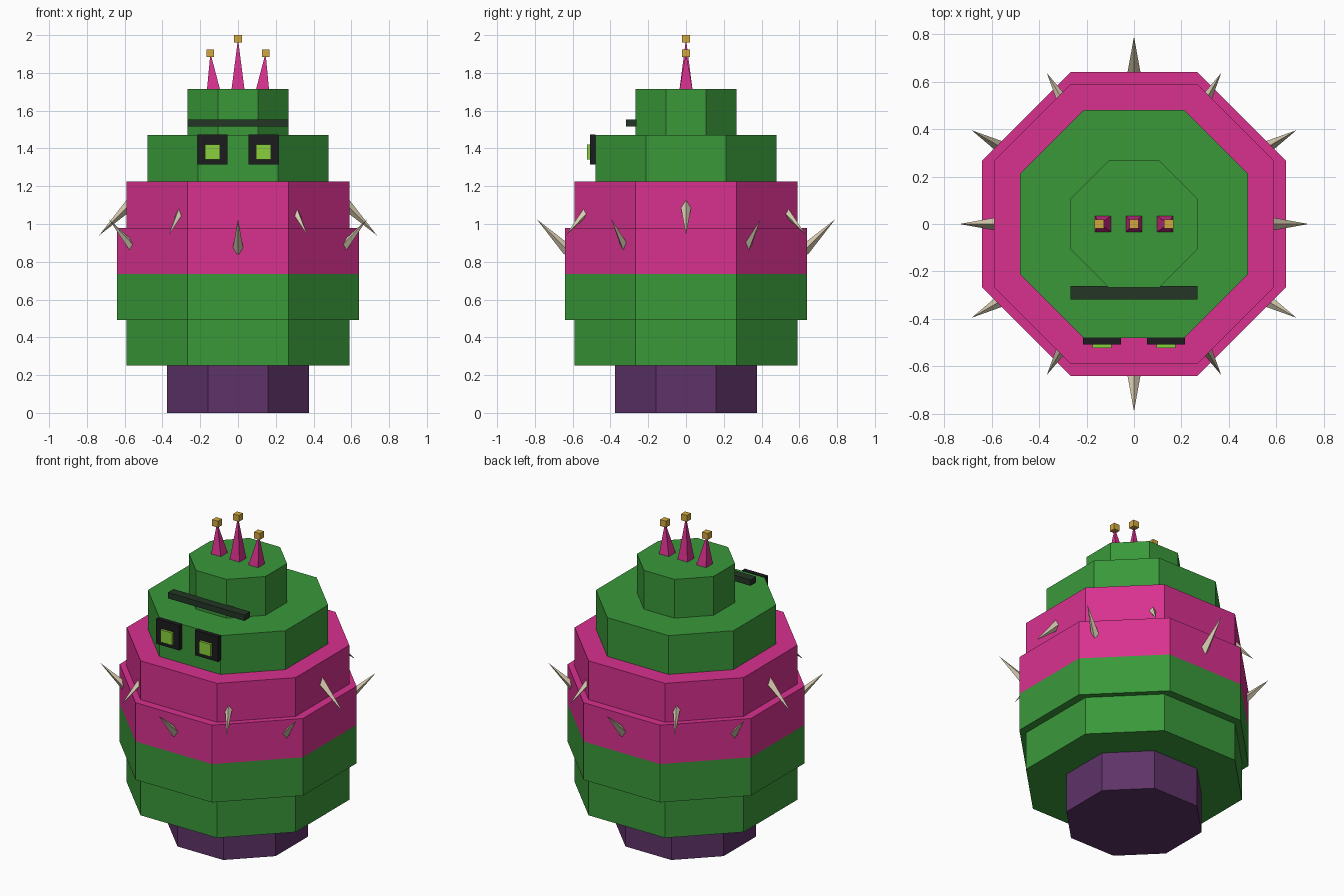
import bpy, bmesh, math
from mathutils import Vector, Matrix

if "Cube" in bpy.data.objects:
    bpy.data.objects.remove(bpy.data.objects["Cube"])


def material(name, hex_code):
    """Flat colour from an sRGB hex code."""
    lin = []
    for i in (0, 2, 4):
        c = int(hex_code[i:i + 2], 16) / 255
        lin.append(c / 12.92 if c <= 0.04045 else ((c + 0.055) / 1.055) ** 2.4)
    m = bpy.data.materials.new(name)
    m.diffuse_color = (*lin, 1)
    m.use_nodes = True
    m.node_tree.nodes["Principled BSDF"].inputs["Base Color"].default_value = m.diffuse_color
    return m


GREEN = material("cactus green", "3A983A")
PINK = material("hot pink", "D8318F")
PURPLE = material("pot purple", "5E3368")
BONE = material("bone", "D8CCB0")
GOLD = material("gold", "D2A840")
BLACK = material("eye black", "1C1C1E")
BROW = material("brow green", "243626")
LIME = material("lime", "88D03C")


def finish(name, bm, mat):
    bmesh.ops.recalc_face_normals(bm, faces=bm.faces)
    me = bpy.data.meshes.new(name)
    bm.to_mesh(me)
    bm.free()
    me.materials.append(mat)
    ob = bpy.data.objects.new(name, me)
    bpy.context.collection.objects.link(ob)
    return ob


def tier(name, half, corner, z0, z1, mat):
    """Eight-sided slab: a square of half-width `half` with cut corners."""
    bm = bmesh.new()
    outline = []
    for k in range(4):
        rot = Matrix.Rotation(k * math.pi / 2, 3, 'Z')
        outline += [rot @ Vector((half, s * corner, z0)) for s in (-1, 1)]
    base = bm.faces.new([bm.verts.new(p) for p in outline])
    top = bmesh.ops.extrude_face_region(bm, geom=[base], use_keep_orig=True)["geom"]
    moved = [v for v in top if isinstance(v, bmesh.types.BMVert)]
    bmesh.ops.translate(bm, verts=moved, vec=(0, 0, z1 - z0))
    return finish(name, bm, mat)


def box(name, lo, hi, mat):
    lo, hi = Vector(lo), Vector(hi)
    bm = bmesh.new()
    bmesh.ops.create_cube(bm, size=1, matrix=Matrix.Translation((lo + hi) / 2)
                          @ Matrix.Diagonal((*(hi - lo), 1)))
    return finish(name, bm, mat)


def pyramid(name, base, tip, mat):
    """Four-sided spike from a ring of base points to a tip."""
    bm = bmesh.new()
    ring = [bm.verts.new(p) for p in base]
    apex = bm.verts.new(tip)
    bm.faces.new(ring)
    for i in range(4):
        bm.faces.new((ring[i], ring[(i + 1) % 4], apex))
    return finish(name, bm, mat)


# Stacked body
tier("foot", 0.375, 0.16, 0.0, 0.25, PURPLE)
tier("lower_body", 0.59, 0.267, 0.25, 0.493, GREEN)
tier("belly", 0.64, 0.267, 0.493, 0.735, GREEN)
tier("chest", 0.64, 0.267, 0.735, 0.98, PINK)
tier("shoulders", 0.59, 0.267, 0.98, 1.225, PINK)
tier("face", 0.48, 0.213, 1.225, 1.47, GREEN)
tier("head_top", 0.267, 0.107, 1.47, 1.715, GREEN)

# Ring of thorns, alternately pointing down and up
for i in range(12):
    a = math.radians(30 * i)
    out = Vector((math.cos(a), math.sin(a), 0))
    side = Vector((-math.sin(a), math.cos(a), 0))
    up = 1 if i % 2 else -1
    tip = out * (0.79 if i % 2 else 0.735) + Vector((0, 0, 1.025 if i % 2 else 0.94))
    axis = (out + Vector((0, 0, up))).normalized()
    cross = axis.cross(side)
    root = tip - axis * 0.235
    pyramid(f"thorn_{i + 1}", [root + d * 0.03 for d in (side, cross, -side, -cross)],
            tip, BONE)

# Crown spikes with gold cubes
for name, x, tx, tz in (("left", -0.13, -0.146, 1.905),
                        ("middle", 0, 0, 1.98), ("right", 0.13, 0.146, 1.905)):
    h, c = 0.034, 0.02
    pyramid(f"crown_spike_{name}",
            [(x - h, -h, 1.715), (x + h, -h, 1.715), (x + h, h, 1.715), (x - h, h, 1.715)],
            (tx, 0, tz), PINK)
    box(f"crown_cube_{name}", (tx - c, -c, tz - c), (tx + c, c, tz + c), GOLD)

# Eyes and brow
for name, x in (("left", -0.135), ("right", 0.135)):
    box(f"eye_socket_{name}", (x - 0.08, -0.508, 1.315), (x + 0.08, -0.478, 1.473), BLACK)
    box(f"eye_{name}", (x - 0.04, -0.523, 1.342), (x + 0.04, -0.5, 1.42), LIME)
box("brow", (-0.267, -0.318, 1.515), (0.267, -0.262, 1.552), BROW)
